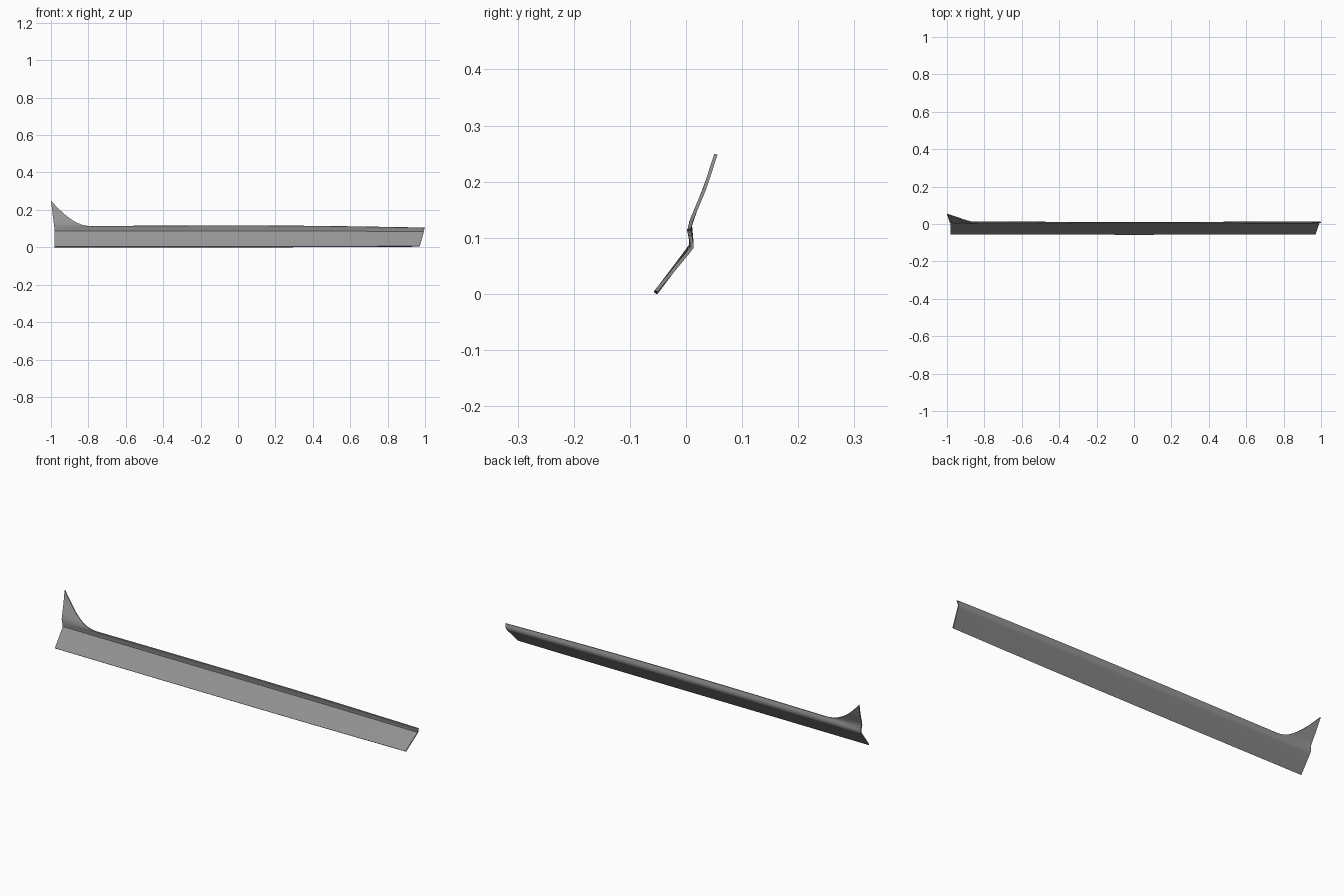
import bpy, bmesh

if "Cube" in bpy.data.objects:
    bpy.data.objects.remove(bpy.data.objects["Cube"])

# front-face cross-section: (z, y), leaning panel, fold, upright lip, flared tip
PROFILE = [(0.0035, -0.0565), (0.045, -0.0253), (0.080, 0.001), (0.088, 0.0068), (0.098, 0.006),
           (0.115, 0.0025), (0.130, 0.005), (0.160, 0.0175), (0.190, 0.030), (0.250, 0.0495)]


def depth(z):
    for (z0, y0), (z1, y1) in zip(PROFILE, PROFILE[1:]):
        if z <= z1:
            break
    return y0 + (y1 - y0) * (z - z0) / (z1 - z0)


def point(x, row):
    left = max(0, (-0.78 - x) / 0.20)
    right = max(0, (x - 0.80) / 0.17)
    top = 0.1155 - 0.005 * min(1, x * x) + 0.139 * left ** 2.1
    if row < 4:
        z = PROFILE[row][0]
    else:
        z = 0.098 + (top - 0.098) * (row - 4) / 6
    y = depth(z) - 0.002 * (1 - x * x) * (z < 0.12) + 0.001
    # slanted ends and slight taper of the right end
    px = x - 0.02 * left * max(0, z - 0.09) / 0.16 + 0.027 * right * z / 0.105
    taper = max(0, x) ** 2
    pz = z + taper * (0.004 - 0.10 * z)
    return px, y, pz


# stations along the length, dense under the flared tip
stations = [-0.98 + 0.2 * i / 12 for i in range(13)]
stations += [-0.78 + 1.75 * i / 20 for i in range(1, 21)]
ROWS = 11

bm = bmesh.new()
grid = [[bm.verts.new(point(x, r)) for r in range(ROWS)] for x in stations]
for a, b in zip(grid, grid[1:]):
    for r in range(ROWS - 1):
        bm.faces.new((a[r], b[r], b[r + 1], a[r + 1]))
mesh = bpy.data.meshes.new("sill_panel")
bm.to_mesh(mesh)
bm.free()
panel = bpy.data.objects.new("sill_panel", mesh)
bpy.context.collection.objects.link(panel)

# dark grey finish
grey = bpy.data.materials.new("dark_grey")
grey.diffuse_color = (0.3, 0.3, 0.3, 1)
grey.use_nodes = True
grey.node_tree.nodes["Principled BSDF"].inputs["Base Color"].default_value = grey.diffuse_color
mesh.materials.append(grey)

# sheet thickness, added behind the front face
solid = panel.modifiers.new("thickness", 'SOLIDIFY')
solid.thickness = 0.006
solid.offset = -1

bpy.context.view_layer.objects.active = panel
panel.select_set(True)
bpy.ops.object.modifier_apply(modifier="thickness")
bpy.ops.object.shade_smooth_by_angle(angle=0.7)
